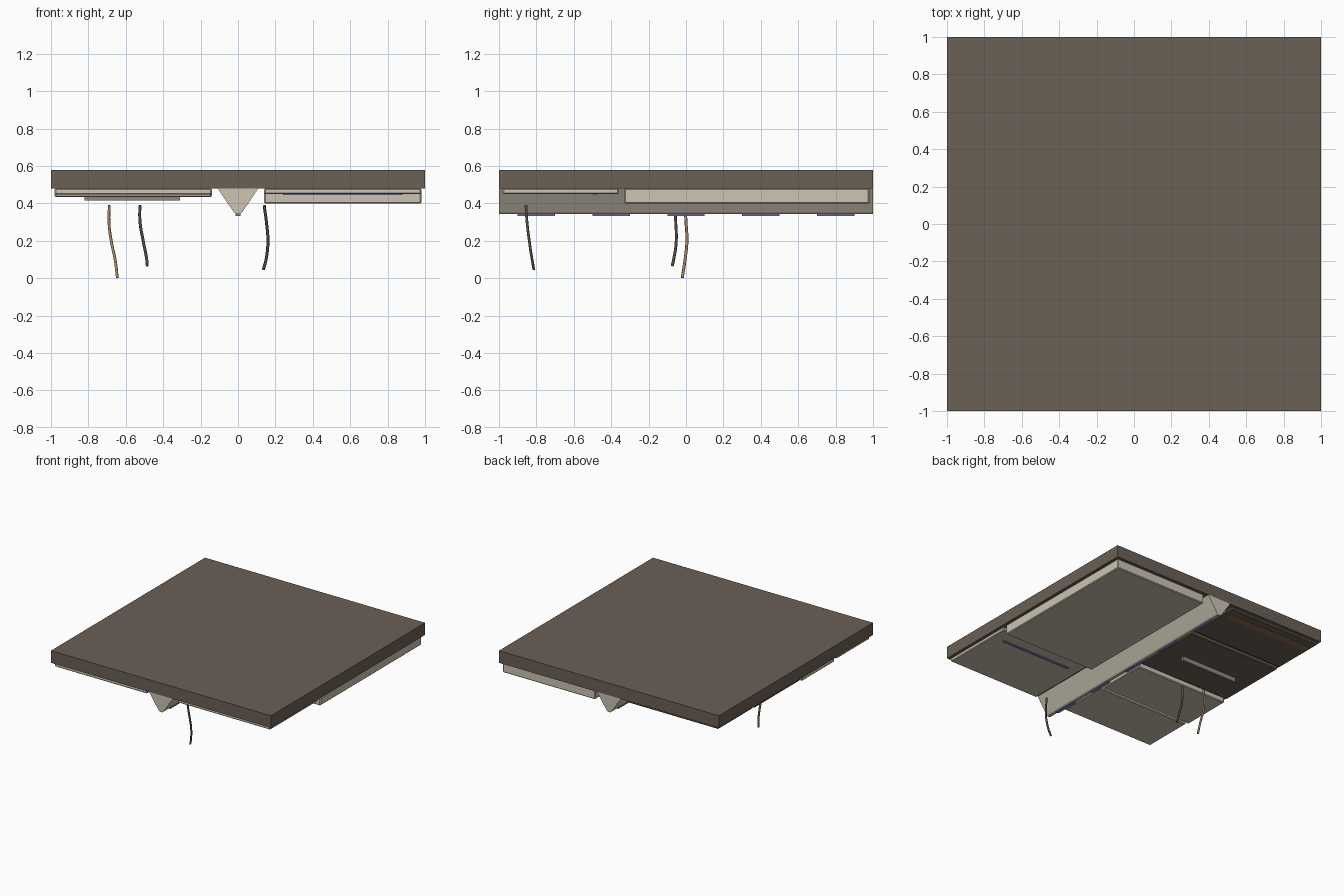
import bpy, bmesh
from mathutils import Vector

cube = bpy.data.objects.get("Cube")
if cube:
    bpy.data.objects.remove(cube, do_unlink=True)


def material(name, *rgb):
    linear = [(c / 255 / 12.92) if c < 11 else ((c / 255 + 0.055) / 1.055) ** 2.4 for c in rgb]
    m = bpy.data.materials.new(name)
    m.use_nodes = True
    m.diffuse_color = (*linear, 1)
    m.node_tree.nodes["Principled BSDF"].inputs["Base Color"].default_value = (*linear, 1)
    return m


brown = material("dark brown", 107, 96, 86)
cream = material("cream", 204, 196, 179)
grey = material("metal grey", 145, 138, 128)
purple = material("dull purple", 140, 128, 178)
rust = material("rust brown", 140, 108, 82)
charcoal = material("charcoal", 84, 76, 70)
copper = material("copper", 172, 136, 104)


def finish(name, bm, mat):
    bmesh.ops.recalc_face_normals(bm, faces=bm.faces)
    mesh = bpy.data.meshes.new(name)
    bm.to_mesh(mesh)
    bm.free()
    mesh.materials.append(mat)
    ob = bpy.data.objects.new(name, mesh)
    bpy.context.collection.objects.link(ob)
    return ob


def box(name, xs, ys, zs, mat, bevel=0):
    bm = bmesh.new()
    bmesh.ops.create_cube(bm, size=1)
    for v in bm.verts:
        v.co = Vector([(r[0] + r[1]) / 2 + c * (r[1] - r[0]) for c, r in zip(v.co, (xs, ys, zs))])
    ob = finish(name, bm, mat)
    if bevel:
        mod = ob.modifiers.new("edge", "BEVEL")
        mod.width = bevel
        mod.segments = 1
    return ob


def wire(name, points, mat):
    curve = bpy.data.curves.new(name, "CURVE")
    curve.dimensions = "3D"
    curve.bevel_depth = 0.008
    curve.bevel_resolution = 1
    curve.resolution_u = 4
    curve.use_fill_caps = True
    spline = curve.splines.new("BEZIER")
    spline.bezier_points.add(len(points) - 1)
    for bp, co in zip(spline.bezier_points, points):
        bp.co = co
        bp.handle_left_type = bp.handle_right_type = "AUTO"
    curve.materials.append(mat)
    ob = bpy.data.objects.new(name, curve)
    bpy.context.collection.objects.link(ob)


# Roof slab
TOP = 0.48
box("ceiling_slab", (-1, 1), (-1, 1), (TOP, 0.58), brown)

# Ceiling panels hung under the slab on each side of the beam
LEFT, RIGHT = (0.14, 0.98), (-0.98, -0.14)
for name, xs, ys, low, mat in (
    ("left_deep_panel", LEFT, (-0.33, 0.98), 0.40, cream),
    ("left_front_panel", LEFT, (-0.98, -0.36), 0.45, cream),
    ("right_front_panel", RIGHT, (-0.98, -0.56), 0.447, cream),
    ("right_middle_panel", RIGHT, (-0.53, -0.11), 0.435, cream),
    ("right_dark_panel", RIGHT, (-0.08, 0.51), 0.45, brown),
    ("right_back_panel", RIGHT, (0.54, 0.98), 0.455, brown),
):
    box(name, xs, ys, (low, TOP), mat, 0.006)

# Details on the panels
box("vent_bar", (-0.82, -0.31), (0.19, 0.21), (0.415, 0.45), grey)
box("panel_light_strip", (0.24, 0.88), (-0.495, -0.475), (0.444, 0.45), purple)
box("rust_stripe", (-0.96, -0.18), (0.86, 0.92), (0.45, 0.455), rust)

# Tapered central beam
bm = bmesh.new()
profile = [(-0.108, TOP), (-0.022, 0.352), (-0.012, 0.343), (0.012, 0.343), (0.022, 0.352), (0.108, TOP)]
face = bm.faces.new([bm.verts.new((x, -1, z)) for x, z in profile])
ext = bmesh.ops.extrude_face_region(bm, geom=[face])["geom"]
bmesh.ops.translate(bm, verts=[g for g in ext if isinstance(g, bmesh.types.BMVert)], vec=(0, 2, 0))
finish("central_beam", bm, cream)

# Light strips along the beam underside
for i in range(5):
    y = -0.8 + 0.4 * i
    box(f"beam_light_strip_{i + 1}", (-0.014, 0.014), (y - 0.1, y + 0.1), (0.334, 0.343), purple)

# Hanging wires
wire("front_wire", [(0.14, -0.856, 0.39), (0.152, -0.85, 0.3), (0.16, -0.838, 0.2),
                    (0.15, -0.823, 0.1), (0.135, -0.813, 0.045)], charcoal)
wire("middle_wire", [(-0.525, -0.06, 0.39), (-0.524, -0.055, 0.3), (-0.507, -0.052, 0.2),
                     (-0.488, -0.066, 0.1), (-0.485, -0.074, 0.065)], charcoal)
wire("copper_wire", [(-0.688, -0.005, 0.39), (-0.69, 0.0, 0.3), (-0.678, 0.005, 0.2),
                     (-0.657, -0.005, 0.1), (-0.645, -0.02, 0.002)], copper)
